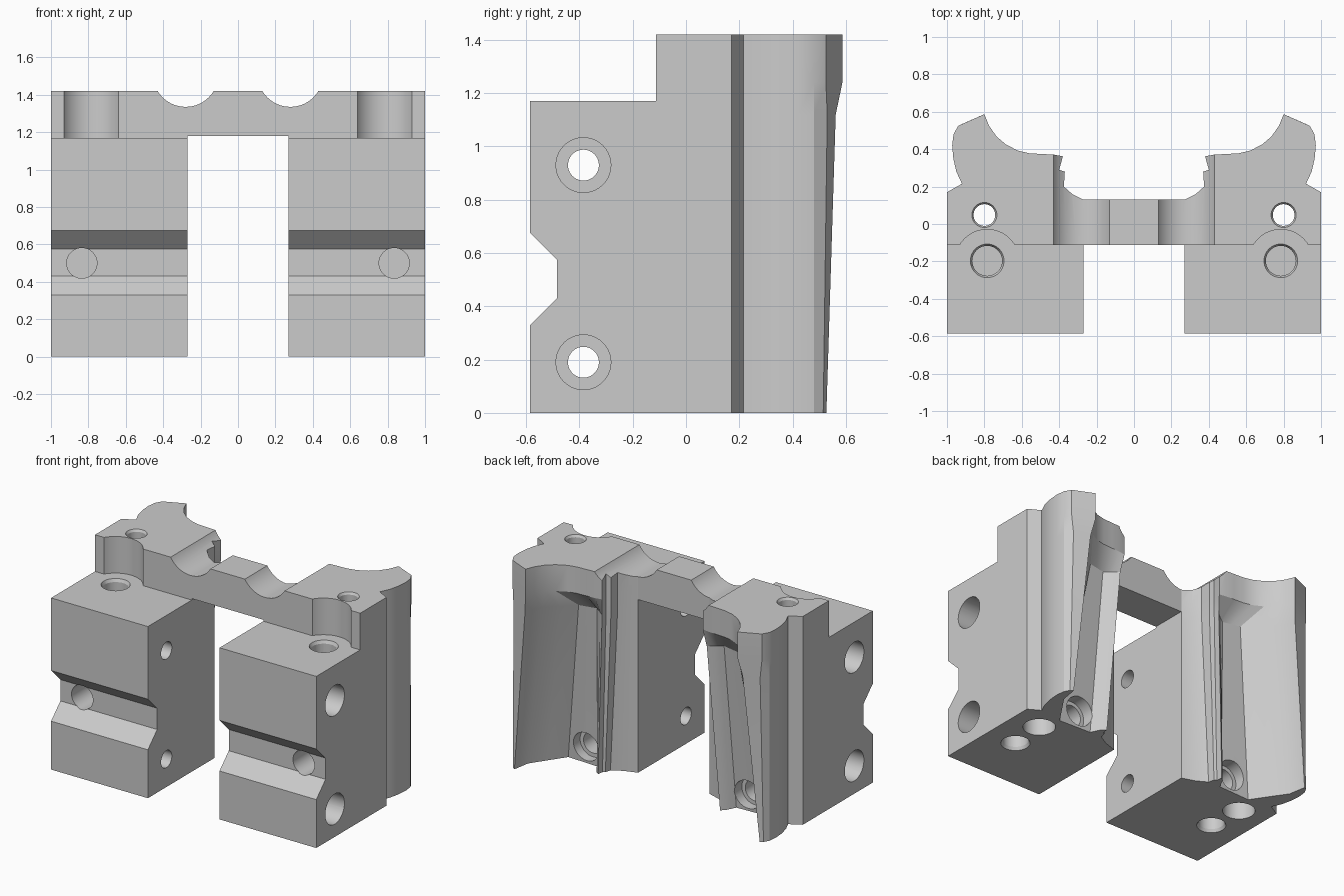
import bpy, bmesh, math
from mathutils import Matrix, Vector

old = bpy.data.objects.get("Cube")
if old:
    bpy.data.objects.remove(old, do_unlink=True)

grey = bpy.data.materials.new("light_grey_plastic")
grey.use_nodes = True
grey.diffuse_color = (0.6, 0.6, 0.6, 1)
grey.node_tree.nodes["Principled BSDF"].inputs["Base Color"].default_value = (0.6, 0.6, 0.6, 1)


def make_object(name, bm):
    bmesh.ops.recalc_face_normals(bm, faces=bm.faces)
    mesh = bpy.data.meshes.new(name)
    bm.to_mesh(mesh)
    bm.free()
    mesh.materials.append(grey)
    obj = bpy.data.objects.new(name, mesh)
    bpy.context.collection.objects.link(obj)
    return obj


def loft(name, rings):
    """Skin a stack of equal-length point rings and cap both ends."""
    bm = bmesh.new()
    loops = [[bm.verts.new(p) for p in ring] for ring in rings]
    n = len(loops[0])
    for low, high in zip(loops, loops[1:]):
        for i in range(n):
            j = (i + 1) % n
            bm.faces.new((low[i], low[j], high[j], high[i]))
    bm.faces.new(loops[0][::-1])
    bm.faces.new(loops[-1])
    return make_object(name, bm)


def box(name, lo, hi):
    bm = bmesh.new()
    lo, hi = Vector(lo), Vector(hi)
    bmesh.ops.create_cube(bm, size=1, matrix=Matrix.Translation((lo + hi) / 2)
                          @ Matrix.Diagonal((*(hi - lo), 1)))
    return make_object(name, bm)


def rod(name, start, end, r1, r2=None):
    """Cylinder or cone between two points."""
    bm = bmesh.new()
    start, end = Vector(start), Vector(end)
    axis = end - start
    turn = axis.to_track_quat('Z', 'Y').to_matrix().to_4x4()
    bmesh.ops.create_cone(bm, cap_ends=True, segments=40, radius1=r1,
                          radius2=r1 if r2 is None else r2, depth=axis.length,
                          matrix=Matrix.Translation((start + end) / 2) @ turn)
    return make_object(name, bm)


def apply(obj, mod):
    bpy.context.view_layer.objects.active = obj
    bpy.ops.object.modifier_apply(modifier=mod.name)


def combine(obj, other, operation='DIFFERENCE'):
    mod = obj.modifiers.new("combine", 'BOOLEAN')
    mod.operation, mod.solver, mod.object = operation, 'EXACT', other
    apply(obj, mod)
    bpy.data.objects.remove(other, do_unlink=True)


# Pillar: fixed outline plus a drafted pocket on the back that changes with height
outline = [(.27, .13), (.27, -.585), (1, -.585), (1, .17), (.92, .215), (.95, .28),
           (.966, .35), (.972, .42), (.965, .48)]


def mid(a, b):
    return ((a[0] + b[0]) / 2, (a[1] + b[1]) / 2)


def pocket(shoulder, tip, w1, w2, w3, w4, rib):
    return [shoulder, tip, w1, mid(w1, w2), w2, mid(w2, w3), w3, mid(w3, w4), w4] + rib


bottom = pocket((.945, .515), (.925, .527), (.905, .41), (.755, .19), (.52, .2), (.485, .27),
                [(.46, .29), (.455, .25), (.44, .24), (.43, .2), (.36, .16)])
upper = pocket((.93, .53), (.82, .562), (.77, .46), (.6, .3), (.48, .275), (.43, .31),
               [(.395, .34), (.4, .29), (.37, .28), (.375, .2), (.33, .16)])
arc = [(.94, .525), (.8, .587), (.775, .525), (.735, .468), (.685, .425), (.62, .392),
       (.56, .378), (.49, .374), (.43, .371), (.38, .362), (.4, .29), (.37, .28),
       (.375, .2), (.33, .16)]
levels = [(0, bottom), (1.12, upper), (1.24, arc), (1.42, arc)]
body = loft("bracket_body", [[(x, y, z) for x, y in outline + ring] for z, ring in levels])

# Bridge joining the two pillars
combine(body, box("bridge", (-.1, -.3, 1.18), (.32, .13, 1.42)), 'UNION')

# Front step with its rounded screw-head clearance
combine(body, box("step_cut", (-.5, -.9, 1.17), (1.2, -.112, 1.6)))
combine(body, rod("head_clearance", (.785, -.2, 1.17), (.785, -.2, 1.6), .171))

# Horizontal notch across the front
notch = [(-.7, .215), (-.485, .43), (-.485, .575), (-.7, .79)]
combine(body, loft("front_notch", [[(x, y, z) for y, z in notch] for x in (.1, 1.2)]))

# Rounded scallop over the top
combine(body, rod("scallop", (.28, -.5, 1.51), (.28, .8, 1.51), .175))

# Side screw holes with counterbores on the outer face
for z in (.19, .93):
    combine(body, rod("side_hole", (.1, -.385, z), (1.2, -.385, z), .058))
    combine(body, rod("side_counterbore", (.8, -.385, z), (1.2, -.385, z), .103))

# Vertical holes: one through the rear, two blind ones in the front
combine(body, rod("rear_hole", (.8, .048, -.2), (.8, .048, 1.6), .058))
combine(body, rod("rear_rim", (.8, .048, 1.405), (.8, .048, 1.43), .058, .073))
combine(body, rod("rear_counterbore", (.8, .048, -.1), (.8, .048, .2), .1))
for start, end, rim in ((1.2, .8, 1.15), (-.03, .3, .02)):
    combine(body, rod("front_hole", (.785, -.197, start), (.785, -.197, end), .08))
    combine(body, rod("front_rim", (.785, -.197, start), (.785, -.197, rim), .105, .08))

# Blind hole in the notch, and the stepped hole at the foot of the pocket
combine(body, rod("notch_hole", (.835, -.7, .5), (.835, -.3, .5), .081))
combine(body, rod("foot_counterbore", (.61, .45, .115), (.61, .13, .115), .098))
combine(body, rod("foot_hole", (.61, .3, .115), (.61, -.03, .115), .072))

# Mirror to the other side
mirror = body.modifiers.new("mirror", 'MIRROR')
mirror.use_axis[0] = True
mirror.use_bisect_axis[0] = True
mirror.use_clip = True
apply(body, mirror)

bpy.ops.object.select_all(action='DESELECT')
body.select_set(True)
bpy.context.view_layer.objects.active = body
bpy.ops.object.shade_smooth_by_angle(angle=math.radians(25))
